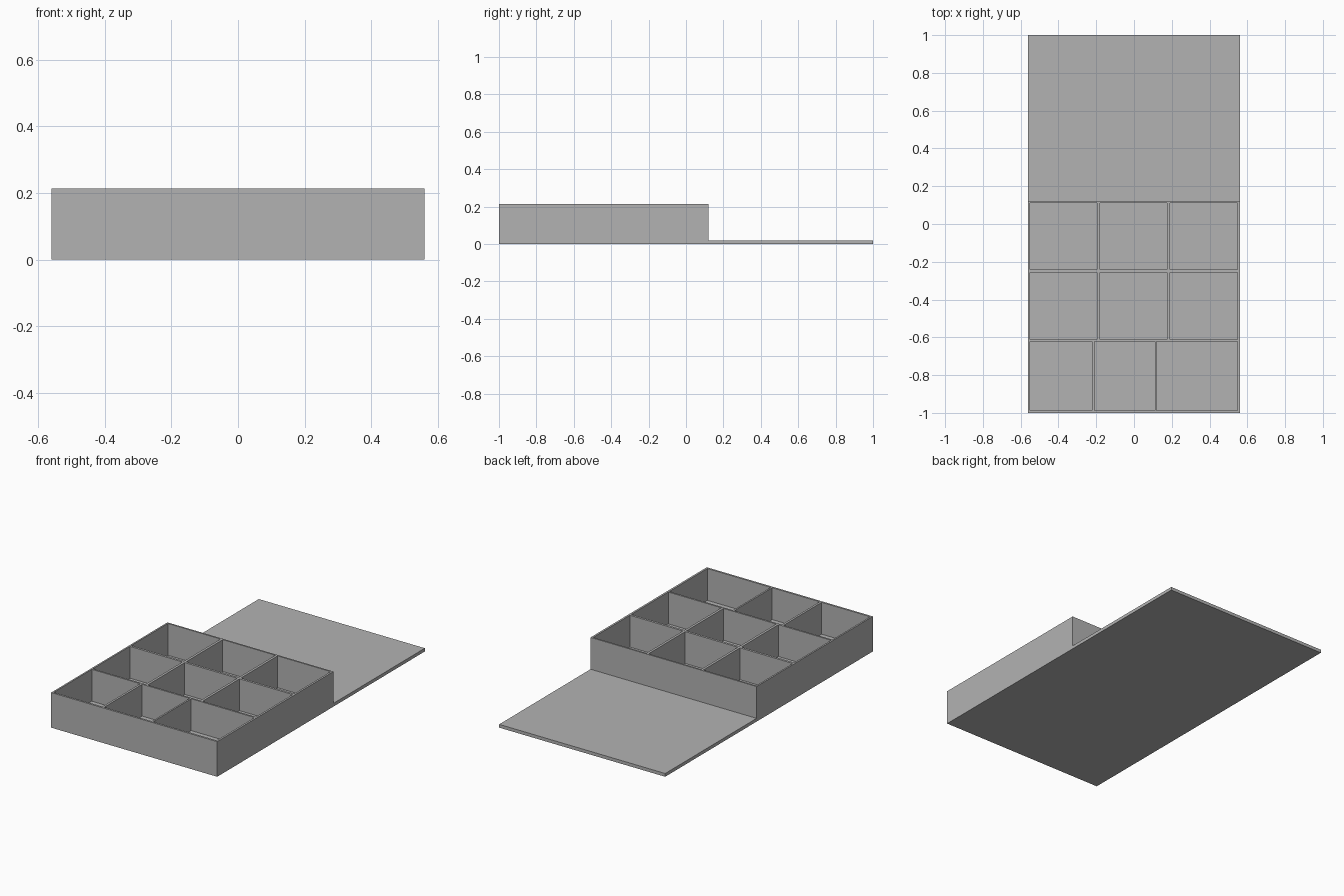
import bpy, bmesh

if "Cube" in bpy.data.objects:
    bpy.data.objects.remove(bpy.data.objects["Cube"])

HALF_W, HEIGHT, FLOOR = 0.56, 0.214, 0.02
FRONT, TRAY_BACK, BACK = -1.0, 0.12, 1.0

grey = bpy.data.materials.new("plain grey")
grey.use_nodes = True
colour = (0.45, 0.45, 0.45, 1)
grey.diffuse_color = colour
grey.node_tree.nodes["Principled BSDF"].inputs["Base Color"].default_value = colour


def make_object(name, bm):
    bmesh.ops.recalc_face_normals(bm, faces=bm.faces)
    mesh = bpy.data.meshes.new(name)
    bm.to_mesh(mesh)
    bm.free()
    mesh.materials.append(grey)
    obj = bpy.data.objects.new(name, mesh)
    bpy.context.collection.objects.link(obj)
    return obj


def add_box(bm, x, y, z):
    verts = bmesh.ops.create_cube(bm, size=1)["verts"]
    for v in verts:
        v.co = [lo + (c + 0.5) * (hi - lo) for c, (lo, hi) in zip(v.co, (x, y, z))]


# Body: side profile of the tray and its flat lid, extruded across the width
profile = [(FRONT, 0), (BACK, 0), (BACK, FLOOR), (TRAY_BACK, FLOOR),
           (TRAY_BACK, HEIGHT), (FRONT, HEIGHT)]
bm = bmesh.new()
side = bm.faces.new([bm.verts.new((-HALF_W, y, z)) for y, z in profile])
swept = bmesh.ops.extrude_face_region(bm, geom=[side])["geom"]
bmesh.ops.translate(bm, vec=(2 * HALF_W, 0, 0),
                    verts=[v for v in swept if isinstance(v, bmesh.types.BMVert)])
tray = make_object("compartment_tray", bm)

# Pockets: two even rows, and a front row with a wider last pocket
even = [(-0.55, -0.195), (-0.18, 0.175), (0.19, 0.548)]
uneven = [(-0.55, -0.223), (-0.21, 0.11), (0.12, 0.548)]
rows = [((-0.242, 0.11), even), ((-0.612, -0.256), even), ((-0.988, -0.623), uneven)]
bm = bmesh.new()
for y, columns in rows:
    for x in columns:
        add_box(bm, x, y, (FLOOR, HEIGHT + 0.1))
cutter = make_object("pocket_cutter", bm)
cutter.hide_render = True

# Cut the pockets, then discard the cutter
cut = tray.modifiers.new("pockets", "BOOLEAN")
cut.operation = "DIFFERENCE"
cut.solver = "EXACT"
cut.object = cutter
bpy.context.view_layer.objects.active = tray
bpy.ops.object.modifier_apply(modifier=cut.name)
bpy.data.objects.remove(cutter)
